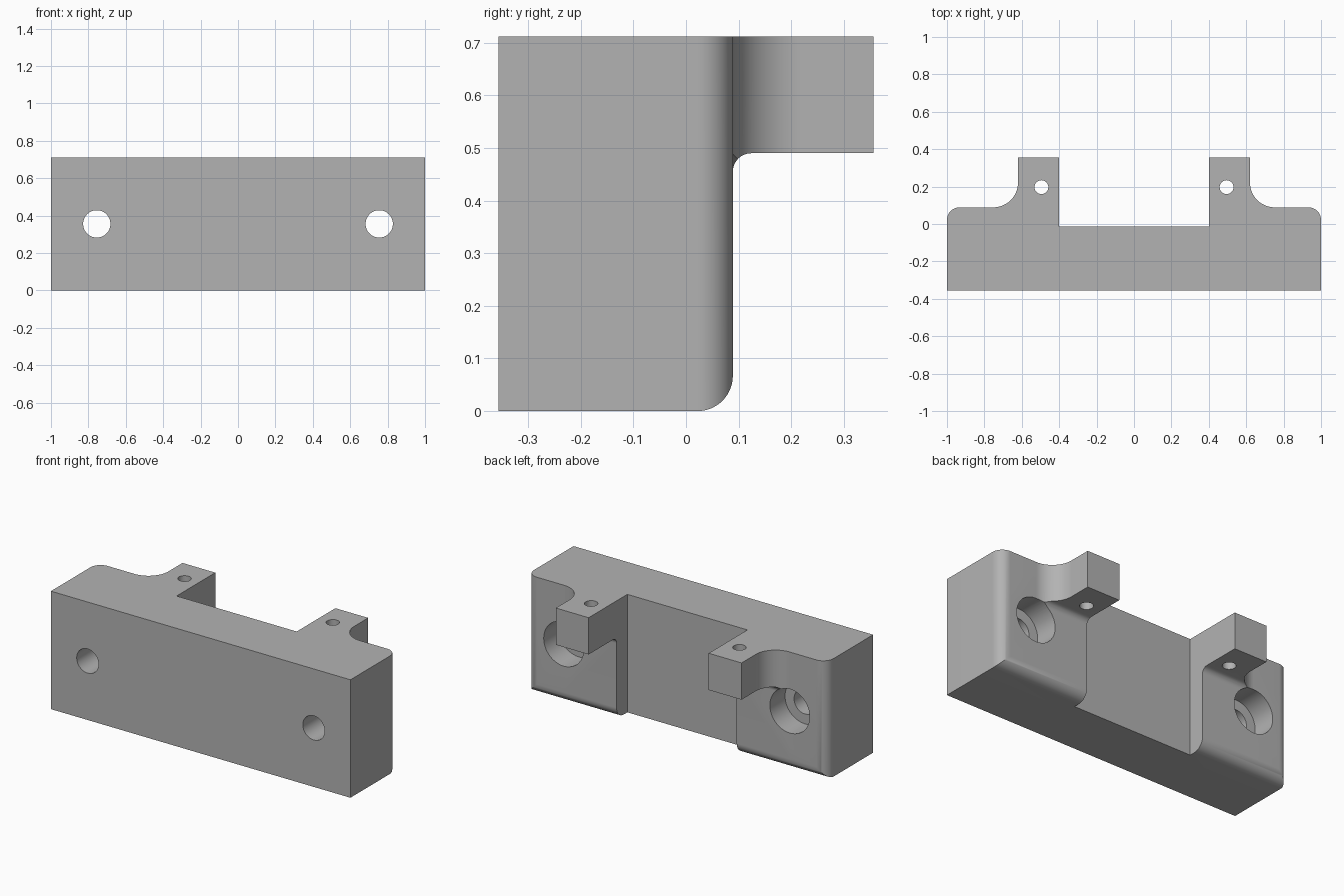
import bpy, bmesh, math

cube = bpy.data.objects.get("Cube")
if cube:
    bpy.data.objects.remove(cube, do_unlink=True)

BACK, DEPTH, HEIGHT = 0.089, 0.356, 0.712
ROUND, SWEEP, UNDER = 0.067, 0.133, 0.035
EAR_IN, EAR_OUT, EAR_Z = 0.401, 0.62, 0.49

grey = bpy.data.materials.new("machined_grey")
grey.use_nodes = True
colour = (0.45, 0.45, 0.45, 1)
grey.diffuse_color = colour
grey.node_tree.nodes["Principled BSDF"].inputs["Base Color"].default_value = colour


def arc(cx, cy, r, start, end, steps=16):
    angles = [math.radians(start + (end - start) * i / steps) for i in range(steps + 1)]
    return [(cx + r * math.cos(a), cy + r * math.sin(a)) for a in angles]


def prism(name, points, place, shift):
    """Extrude a closed outline along the shift vector."""
    bm = bmesh.new()
    face = bm.faces.new([bm.verts.new(place(*p)) for p in points])
    new = bmesh.ops.extrude_face_region(bm, geom=[face])["geom"]
    bmesh.ops.translate(bm, vec=shift, verts=[v for v in new if isinstance(v, bmesh.types.BMVert)])
    bmesh.ops.recalc_face_normals(bm, faces=bm.faces)
    mesh = bpy.data.meshes.new(name)
    bm.to_mesh(mesh)
    bm.free()
    mesh.materials.append(grey)
    obj = bpy.data.objects.new(name, mesh)
    bpy.context.collection.objects.link(obj)
    return obj


def combine(body, cutter, operation):
    mod = body.modifiers.new(cutter.name, "BOOLEAN")
    mod.operation, mod.object, mod.solver = operation, cutter, "EXACT"
    bpy.context.view_layer.objects.active = body
    bpy.ops.object.modifier_apply(modifier=mod.name)
    bpy.data.objects.remove(cutter, do_unlink=True)


def bore(body, name, x, r, other, start, length, along_y):
    """Cut a round hole running along y or along z."""
    ring = arc(x, other, r, 0, 360, 48)[:-1]
    if along_y:
        cutter = prism(name, ring, lambda a, b: (a, start, b), (0, length, 0))
    else:
        cutter = prism(name, ring, lambda a, b: (a, b, start), (0, 0, length))
    combine(body, cutter, "DIFFERENCE")


# Plan outline: rounded rear corners, swept ears and the central recess
half = [(1, -DEPTH)]
half += arc(1 - ROUND, BACK - ROUND, ROUND, 0, 90)
half += arc(EAR_OUT + SWEEP, BACK + SWEEP, SWEEP, 270, 180, 24)
half += [(EAR_OUT, DEPTH), (EAR_IN, DEPTH), (EAR_IN, -0.013)]
plan = half + [(-x, y) for x, y in reversed(half)]
bracket = prism("mounting_bracket", plan, lambda x, y: (x, y, 0), (0, 0, HEIGHT))

# Side outline: rounded lower rear edge and the filleted ear underside
side = [(-DEPTH - 0.1, 0)]
side += arc(BACK - ROUND, ROUND, ROUND, -90, 0)
side += arc(BACK + UNDER, EAR_Z - UNDER, UNDER, 180, 90, 10)
side += [(DEPTH + 0.1, EAR_Z), (DEPTH + 0.1, HEIGHT + 0.1), (-DEPTH - 0.1, HEIGHT + 0.1)]
envelope = prism("side_envelope", side, lambda y, z: (-1.1, y, z), (2.2, 0, 0))
combine(bracket, envelope, "INTERSECT")

# Counterbored bolt holes and small ear holes
for s in (-1, 1):
    bore(bracket, "bolt_hole", s * 0.755, 0.073, HEIGHT / 2, -0.5, 1, True)
    bore(bracket, "counterbore", s * 0.755, 0.133, HEIGHT / 2, BACK - 0.145, 0.5, True)
    bore(bracket, "ear_hole", s * 0.495, 0.037, 0.197, 0.3, 0.6, False)

bracket.select_set(True)
bpy.context.view_layer.objects.active = bracket
bpy.ops.object.shade_smooth_by_angle(angle=math.radians(30))
